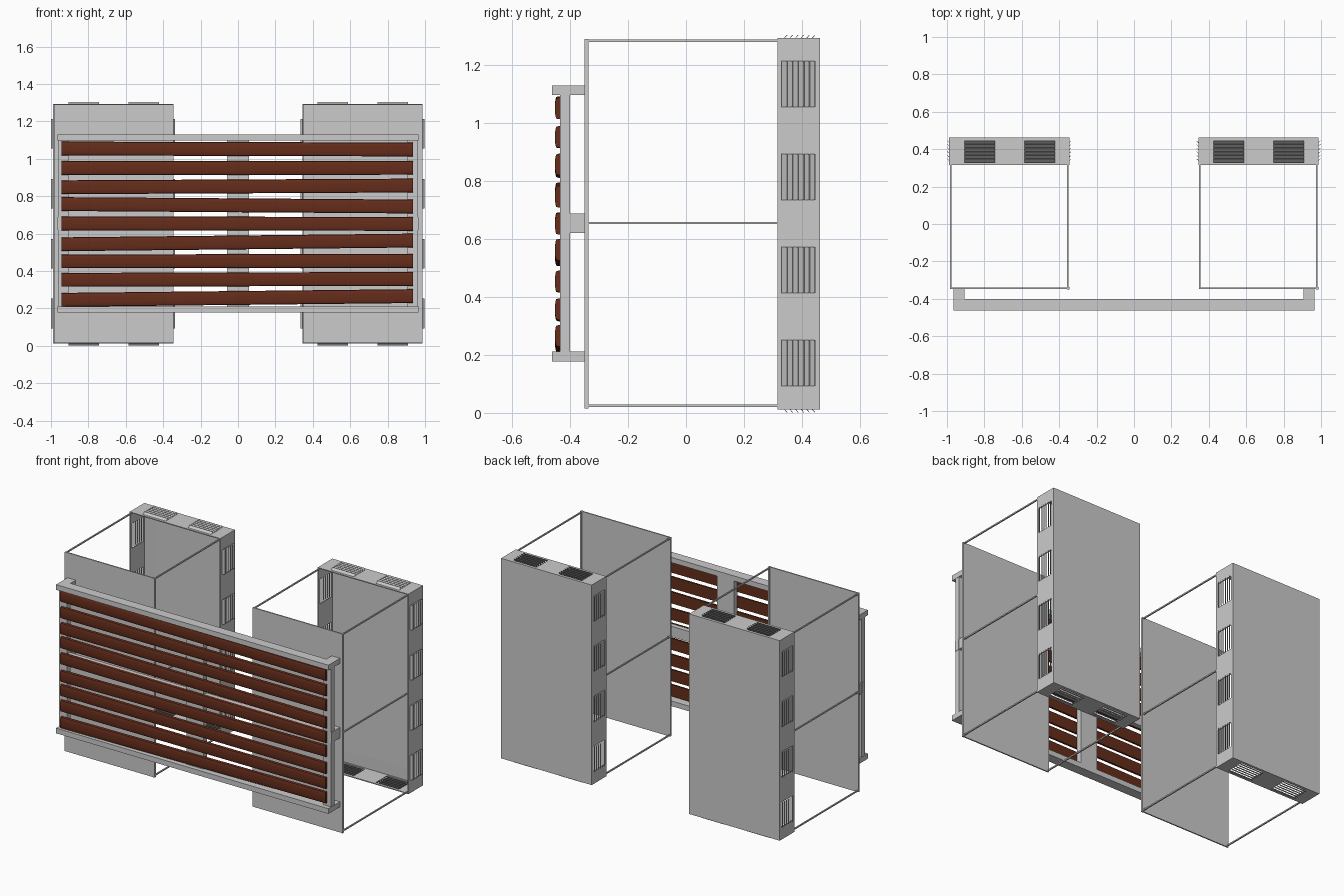
import bpy, bmesh, math

if "Cube" in bpy.data.objects:
    bpy.data.objects.remove(bpy.data.objects["Cube"])

brown = bpy.data.materials.new("dark_wood")
brown.diffuse_color = (0.13, 0.026, 0.011, 1)
brown.use_nodes = True
brown.node_tree.nodes["Principled BSDF"].inputs["Base Color"].default_value = brown.diffuse_color


def finish(bm, name):
    bmesh.ops.recalc_face_normals(bm, faces=bm.faces)
    me = bpy.data.meshes.new(name)
    bm.to_mesh(me)
    bm.free()
    ob = bpy.data.objects.new(name, me)
    bpy.context.collection.objects.link(ob)
    return ob


def hexa(bm, pts):
    """Six-sided solid from a 2x2x2 corner list (index = 4a + 2b + c)."""
    v = [bm.verts.new(p) for p in pts]
    for f in ((0, 1, 3, 2), (4, 6, 7, 5), (0, 4, 5, 1), (2, 3, 7, 6), (0, 2, 6, 4), (1, 5, 7, 3)):
        bm.faces.new([v[i] for i in f])


def box(bm, xs, ys, zs):
    hexa(bm, [(x, y, z) for x in xs for y in ys for z in zs])


def grid(bm, us, vs, place, holes):
    """Flat wall split at the breaks; odd/odd cells are left open as vents."""
    for i in range(len(us) - 1):
        for j in range(len(vs) - 1):
            if holes and i % 2 and j % 2:
                continue
            corners = ((us[i], vs[j]), (us[i + 1], vs[j]), (us[i + 1], vs[j + 1]), (us[i], vs[j + 1]))
            bm.faces.new([bm.verts.new(place(u, v)) for u, v in corners])


X0, X1 = -0.322, 0.32                       # unit-local width
YB = [0.315, 0.33, 0.445, 0.463]            # depth breaks of the back box
XB = [X0, -0.24, -0.077, 0.08, 0.243, X1]   # vent breaks along x
ZB = [0.012, 0.093, 0.252, 0.413, 0.572, 0.735, 0.893, 1.055, 1.213, 1.293]


def louvers(bm, span, place):
    """Slanted blades across one vent; outer edges lean to the back."""
    n = 6
    pitch = (YB[2] - YB[1]) / n
    for k in range(n):
        y = YB[1] + pitch * (k + 0.5)
        hexa(bm, [place(a, y + s * 0.9 + t, s) for a in span
                  for s in (-0.009, 0.0105) for t in (-0.0015, 0.0015)])


def unit(side, ox):
    # back box: open at the front, vents on four walls
    bm = bmesh.new()
    for x in (X0, X1):
        grid(bm, YB, ZB, lambda y, z: (ox + x, y, z), True)
    for z in (ZB[0], ZB[-1]):
        grid(bm, XB, YB, lambda a, y: (ox + a, y, z), True)
    grid(bm, XB, ZB, lambda a, z: (ox + a, YB[-1], z), False)
    bmesh.ops.remove_doubles(bm, verts=bm.verts, dist=1e-5)
    shell = finish(bm, side + "_back_box")
    # keep wall normals pointing outward so thickness grows inward
    back = max(shell.data.polygons, key=lambda p: p.center.y)
    if back.normal.y < 0:
        shell.data.flip_normals()
    mod = shell.modifiers.new("thickness", 'SOLIDIFY')
    mod.thickness, mod.offset = 0.006, -1

    # vent louvers
    bm = bmesh.new()
    for x, d in ((X0, -1), (X1, 1)):
        for i in range(1, len(ZB) - 1, 2):
            louvers(bm, ZB[i:i + 2], lambda a, y, s: (ox + x + d * s, y, a))
    for z, d in ((ZB[0], -1), (ZB[-1], 1)):
        for i in range(1, len(XB) - 1, 2):
            louvers(bm, XB[i:i + 2], lambda a, y, s: (ox + a, y, z + d * s))
    finish(bm, side + "_vent_louvers")

    # front panel with a small edge post
    bm = bmesh.new()
    box(bm, (ox + X0 + 0.003, ox + X1 - 0.012), (-0.347, -0.339), (0.015, 1.29))
    box(bm, (ox + X1 - 0.012, ox + X1), (-0.35, -0.336), (0.015, 1.29))
    finish(bm, side + "_front_panel")

    # thin rods joining panel and box
    bm = bmesh.new()
    r = 0.004
    for x in (X0 + 0.008, X1 - 0.008):
        for z in (0.025, 0.655, 1.284):
            box(bm, (ox + x - r, ox + x + r), (-0.34, 0.317), (z - r, z + r))
    finish(bm, side + "_tie_rods")


unit("left", -0.666)
unit("right", 0.666)

# bench frame: rails, posts and stand-off blocks
bm = bmesh.new()
for z in ((0.178, 0.211), (1.097, 1.13)):
    box(bm, (-0.965, 0.965), (-0.463, -0.40), z)
finish(bm, "end_rails")
bm = bmesh.new()
box(bm, (-0.965, 0.965), (-0.434, -0.402), (0.62, 0.688))
finish(bm, "middle_rail")
bm = bmesh.new()
for x in ((-0.963, -0.907), (-0.06, 0.06), (0.907, 0.963)):
    box(bm, x, (-0.435, -0.40), (0.211, 1.097))
finish(bm, "posts")
bm = bmesh.new()
for x in ((-0.965, -0.907), (0.907, 0.965)):
    for z in ((0.178, 0.211), (0.62, 0.688), (1.097, 1.13)):
        box(bm, x, (-0.40, -0.347), z)
finish(bm, "standoff_blocks")

# wooden slats: rounded front, flat back, slightly uneven
heights = [(1.055, 1.05), (0.95, 0.952), (0.848, 0.857), (0.758, 0.745), (0.655, 0.652),
           (0.543, 0.563), (0.452, 0.454), (0.353, 0.358), (0.246, 0.266)]
H, D = 0.037, 0.02
profile = [(D, -H)]
for k in range(9):
    a = -math.pi / 2 + math.pi * k / 8
    c, s = math.cos(a), math.sin(a)
    profile.append((0.012 - 0.012 * math.sqrt(abs(c)), H * math.copysign(abs(s) ** 0.9, s)))
profile.append((D, H))
for n, (zl, zr) in enumerate(heights):
    bm = bmesh.new()
    ends = [[bm.verts.new((x, -0.452 + y, z0 + z)) for y, z in profile]
            for x, z0 in ((-0.945, zl), (0.935, zr))]
    m = len(profile)
    for i in range(m):
        j = (i + 1) % m
        bm.faces.new((ends[0][i], ends[0][j], ends[1][j], ends[1][i]))
    for e in ends:
        bm.faces.new(e)
    ob = finish(bm, f"slat_{n + 1}")
    ob.data.materials.append(brown)
    bpy.ops.object.select_all(action='DESELECT')
    ob.select_set(True)
    bpy.context.view_layer.objects.active = ob
    bpy.ops.object.shade_smooth_by_angle(angle=math.radians(40))
